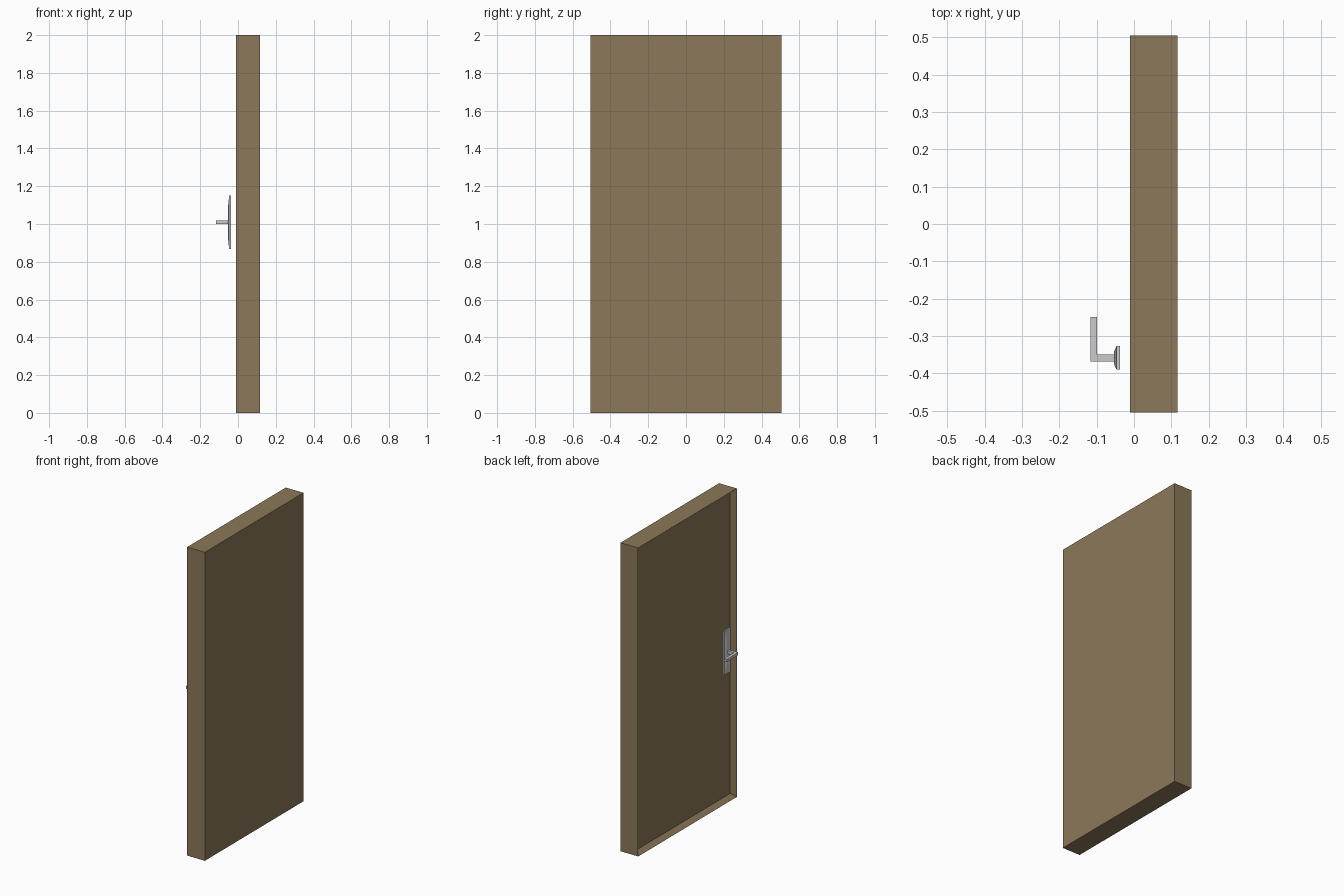
import bpy, bmesh
from mathutils import Vector

if "Cube" in bpy.data.objects:
    bpy.data.objects.remove(bpy.data.objects["Cube"])


def finish(name, bm, mat=None):
    bmesh.ops.recalc_face_normals(bm, faces=bm.faces)
    mesh = bpy.data.meshes.new(name)
    bm.to_mesh(mesh)
    bm.free()
    obj = bpy.data.objects.new(name, mesh)
    bpy.context.collection.objects.link(obj)
    if mat:
        mesh.materials.append(mat)
    return obj


def box(lo, hi):
    bm = bmesh.new()
    bmesh.ops.create_cube(bm, size=1)
    lo, hi = Vector(lo), Vector(hi)
    for v in bm.verts:
        v.co = (lo + hi) / 2 + v.co * (hi - lo)
    return bm


def left_face(bm):
    bm.faces.ensure_lookup_table()
    return min(bm.faces, key=lambda f: f.calc_center_median().x)


wood = bpy.data.materials.new("wood")
wood.diffuse_color = (0.26, 0.19, 0.10, 1)
wood.use_nodes = True
wood.node_tree.nodes["Principled BSDF"].inputs["Base Color"].default_value = wood.diffuse_color

# Door slab with a raised rim around the recessed panel
bm = box((-0.011, -0.505, 0), (0.116, 0.505, 2))
panel = left_face(bm)
bmesh.ops.inset_region(bm, faces=[panel], thickness=0.035)
for v in panel.verts:
    v.co.x += 0.03
finish("door", bm, wood)

# Handle backplate with a shallow tapered front
bm = box((-0.047, -0.390, 0.867), (-0.037, -0.327, 1.15))
front = left_face(bm)
center = front.calc_center_median()
cap = bmesh.ops.extrude_face_region(bm, geom=[front])["geom"]
bmesh.ops.delete(bm, geom=[front], context='FACES_ONLY')
for v in [g for g in cap if isinstance(g, bmesh.types.BMVert)]:
    v.co = center + (v.co - center) * 0.5
    v.co.x = -0.054
finish("handle_plate", bm)

# L-shaped lever, extruded from its plan outline
outline = [(-0.052, -0.368), (-0.117, -0.368), (-0.117, -0.249),
           (-0.099, -0.249), (-0.099, -0.350), (-0.052, -0.350)]
bm = bmesh.new()
face = bm.faces.new([bm.verts.new((x, y, 1.0)) for x, y in outline])
top = bmesh.ops.extrude_face_region(bm, geom=[face])["geom"]
bmesh.ops.translate(bm, vec=(0, 0, 0.018),
                    verts=[g for g in top if isinstance(g, bmesh.types.BMVert)])
finish("handle_lever", bm)
